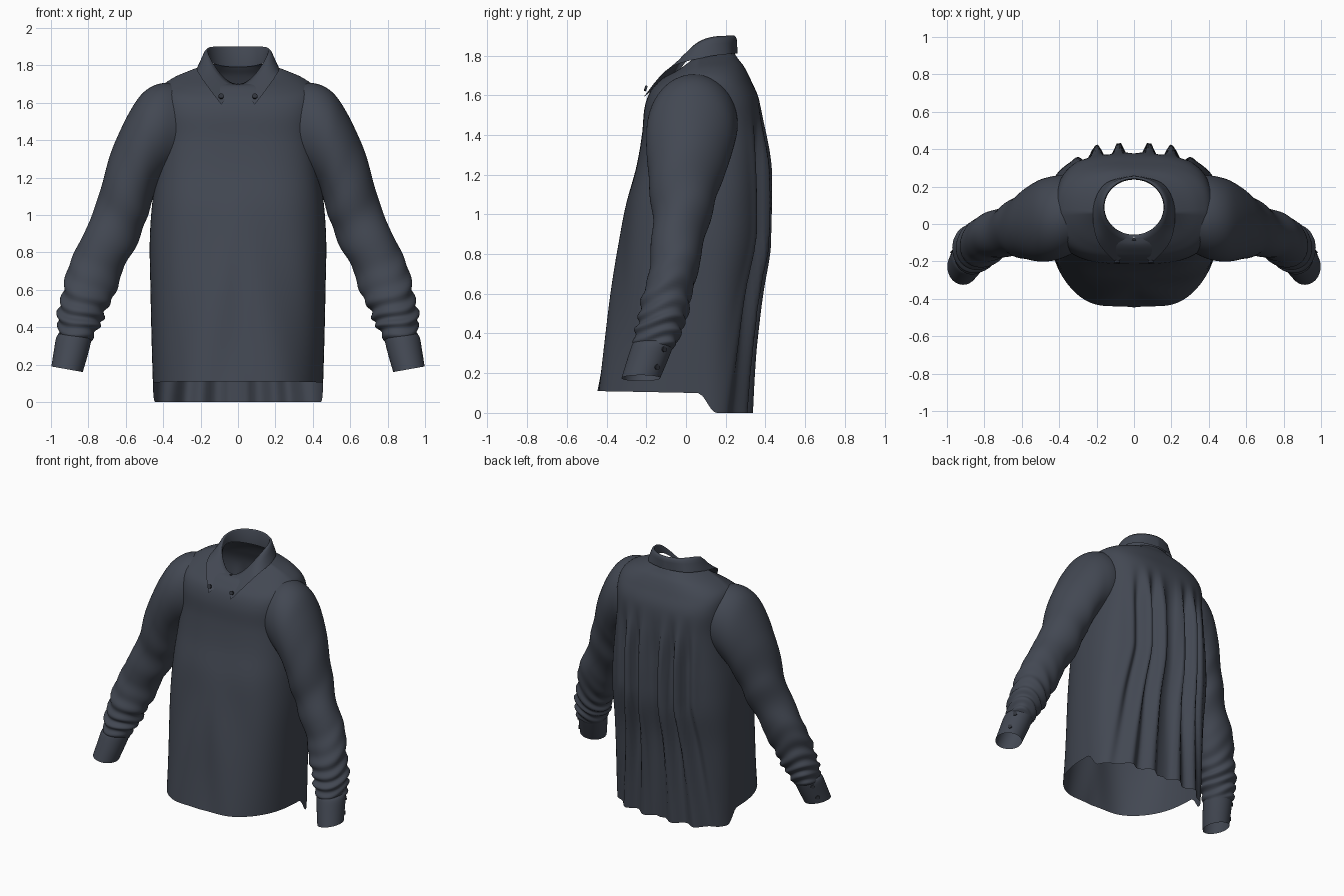
import bpy, bmesh, math
from mathutils import Vector

if "Cube" in bpy.data.objects:
    bpy.data.objects.remove(bpy.data.objects["Cube"])


def material(name, rgb):
    m = bpy.data.materials.new(name)
    m.diffuse_color = (*rgb, 1)
    m.use_nodes = True
    m.node_tree.nodes["Principled BSDF"].inputs["Base Color"].default_value = m.diffuse_color
    return m


CLOTH = material("slate_cloth", (0.055, 0.064, 0.085))
BUTTON = material("dark_button", (0.03, 0.034, 0.045))


def spline(rows, u):
    """Catmull-Rom through rows, u from 0 to 1."""
    n = len(rows) - 1
    i = min(int(u * n), n - 1)
    t = u * n - i
    a, b, c, d = (rows[min(max(i + k, 0), n)] for k in (-1, 0, 1, 2))
    return [0.5 * (2 * q + (r - p) * t + (2 * p - 5 * q + 4 * r - s) * t * t
                   + (3 * q - p - 3 * r + s) * t ** 3) for p, q, r, s in zip(a, b, c, d)]


def step(a, b, x):
    t = min(max((x - a) / (b - a), 0), 1)
    return t * t * (3 - 2 * t)


def loft(name, rings, closed=True, mat=CLOTH):
    bm = bmesh.new()
    grid = [[bm.verts.new(p) for p in r] for r in rings]
    n = len(grid[0])
    for a, b in zip(grid, grid[1:]):
        for i in range(n if closed else n - 1):
            j = (i + 1) % n
            bm.faces.new((a[i], a[j], b[j], b[i]))
    bmesh.ops.recalc_face_normals(bm, faces=bm.faces)
    me = bpy.data.meshes.new(name)
    bm.to_mesh(me)
    bm.free()
    for p in me.polygons:
        p.use_smooth = True
    me.materials.append(mat)
    ob = bpy.data.objects.new(name, me)
    bpy.context.collection.objects.link(ob)
    return ob


# Torso rows: front z, side z, back z, half width, front y, back y, squareness
BODY = [
    (.11, .10, .0, .455, -.45, .315, 2.6),
    (.33, .33, .30, .462, -.415, .33, 2.6),
    (.60, .60, .60, .468, -.375, .35, 2.6),
    (.85, .85, .85, .472, -.335, .39, 2.6),
    (1.05, 1.05, 1.05, .46, -.30, .395, 2.7),
    (1.24, 1.24, 1.24, .435, -.25, .39, 2.9),
    (1.40, 1.42, 1.42, .415, -.222, .385, 3.0),
    (1.53, 1.59, 1.57, .42, -.21, .37, 3.0),
    (1.61, 1.68, 1.67, .41, -.185, .33, 2.8),
    (1.66, 1.73, 1.74, .35, -.145, .295, 2.5),
    (1.69, 1.77, 1.78, .26, -.11, .265, 2.2),
    (1.70, 1.80, 1.81, .18, -.075, .245, 2.0),
]


def body_ring(u, n=160):
    zf, zs, zb, hw, yf, yb, e = spline(BODY, u)
    ring = []
    for k in range(n):
        a = 2 * math.pi * k / n
        c, s = math.cos(a), math.sin(a)
        x = hw * math.copysign(abs(c) ** (2 / e), c)
        w = abs(s) ** (2 / e)
        yc = 0.06
        if s < 0:
            y = yc + (yf - yc) * w
            z = zs + (zf - zs) * w
            # soft drape folds on the front
            y += .008 * math.sin(17 * abs(x) + 5 * z) * w * step(1.3, .6, z)
        else:
            y = yc + (yb - yc) * w
            # the back tail drops quickly behind the side seam
            q = step(0, .35, w) if u < .09 else w
            z = zs + (zb - zs) * (w + (q - w) * max(0, 1 - u / .09))
            # box pleats hanging from the yoke and spreading downwards
            xr = abs(x) / (1 + .45 * max(0, .9 - z))
            f = math.cos(2 * math.pi * (xr - .08) / .12) * step(.36, .2, xr)
            amp = .045 * step(1.58, 1.2, z) * (1 - .45 * step(.8, .1, z))
            y += amp * f
        ring.append((x, y, z))
    return ring


loft("shirt_body", [body_ring(i / 70) for i in range(71)])

# Sleeve rows: outer x z, inner x z, front y, back y
SLEEVE = [
    (.28, 1.69, .30, 1.24, -.14, .25),
    (.40, 1.705, .38, 1.20, -.185, .26),
    (.50, 1.66, .42, 1.16, -.20, .25),
    (.58, 1.55, .445, 1.12, -.20, .23),
    (.66, 1.38, .47, 1.04, -.19, .19),
    (.73, 1.17, .50, .94, -.175, .14),
    (.775, 1.0, .55, .83, -.17, .105),
    (.86, .84, .61, .71, -.18, .07),
    (.92, .66, .67, .56, -.21, .035),
    (.955, .52, .715, .46, -.24, 0),
    (.96, .42, .75, .39, -.255, -.025),
    (.96, .335, .79, .31, -.265, -.07),
]
CUFF = [
    (.955, .365, .785, .345, -.265, -.065),
    (.972, .345, .785, .325, -.275, -.065),
    (.985, .27, .805, .245, -.30, -.095),
    (.998, .19, .83, .16, -.325, -.13),
]


def tube(rows, u, side, wrinkle, n=56):
    xo, zo, xi, zi, y0, y1 = spline(rows, u)
    ring = []
    for k in range(n):
        a = 2 * math.pi * k / n
        c, s = math.cos(a), math.sin(a)
        r = 1
        if wrinkle:  # crumples bunch up towards the cuff, light ones at the elbow
            low = step(.6, .85, u) * step(1, .96, u)
            r += .075 * low * math.sin(95 * u + 2.2 * math.sin(a + 1) + 1.5 * math.sin(2 * a))
            r += .04 * step(.3, .5, u) * math.sin(38 * u + 2 * math.sin(a))
            # placket bulge on the outer back above the cuff
            r += .14 * step(.85, .93, u) * step(1, .97, u) * max(0, math.cos(a - .8)) ** 6
        ring.append((side * ((xo + xi) / 2 + c * r * (xo - xi) / 2),
                     (y0 + y1) / 2 + s * r * (y1 - y0) / 2,
                     (zo + zi) / 2 + c * r * (zo - zi) / 2))
    return ring


def button(name, loc, normal, r=.014):
    bpy.ops.mesh.primitive_cylinder_add(vertices=16, radius=r, depth=.012, location=loc)
    ob = bpy.context.object
    ob.name = name
    ob.rotation_euler = Vector(normal).to_track_quat('Z', 'Y').to_euler()
    ob.data.materials.append(BUTTON)


# Collar leaf lower edge, from centre back to the front point
LEAF = [(0, .258, 1.81), (.15, .215, 1.808), (.215, .09, 1.79),
        (.195, -.085, 1.735), (.09, -.212, 1.59)]


def collar_section(t):
    a = abs(t) * math.pi
    sg = -1 if t < 0 else 1
    s = (1 + math.cos(a)) / 2
    zt = 1.70 + .20 * (1 - (1 - s) ** 3.5)
    top = Vector((.16 * math.sin(a), .09 + .15 * math.cos(a), zt))
    base = Vector((.158 * math.sin(a), .09 + .147 * math.cos(a), zt - .02 - .09 * s))
    low = Vector(spline(LEAF, abs(t)))
    out = Vector((math.sin(a), math.cos(a), 0)) * .012
    pts = [base, top - Vector((0, 0, .008)), top + out * .4]
    for k in (.15, .4, .7, 1):
        pts.append(top.lerp(low, k) + out * (1 - k) + out * .2)
    return [(sg * p.x, p.y, p.z) for p in pts]


loft("collar", [collar_section(i / 40) for i in range(-40, 41)], closed=False)

for side, tag in ((1, "left"), (-1, "right")):
    loft(tag + "_sleeve", [tube(SLEEVE, i / 110, side, True) for i in range(111)])
    loft(tag + "_cuff", [tube(CUFF, i / 12, side, False) for i in range(13)])
    button(tag + "_collar_button", (side * .09, -.203, 1.635), (0, -1, .35))
    for u in (.45, .8):
        xo, zo, xi, zi, y0, y1 = spline(CUFF, u)
        c, s = math.cos(.7), math.sin(.7)
        button(tag + "_cuff_button", (side * ((xo + xi) / 2 + c * (xo - xi) / 2),
                                      (y0 + y1) / 2 + s * (y1 - y0) / 2,
                                      (zo + zi) / 2 + c * (zo - zi) / 2), (side * c, s, 0))

# Front placket stud at the neck
button("neck_button", (0, -.085, 1.69), (0, -1, .4), .012)
